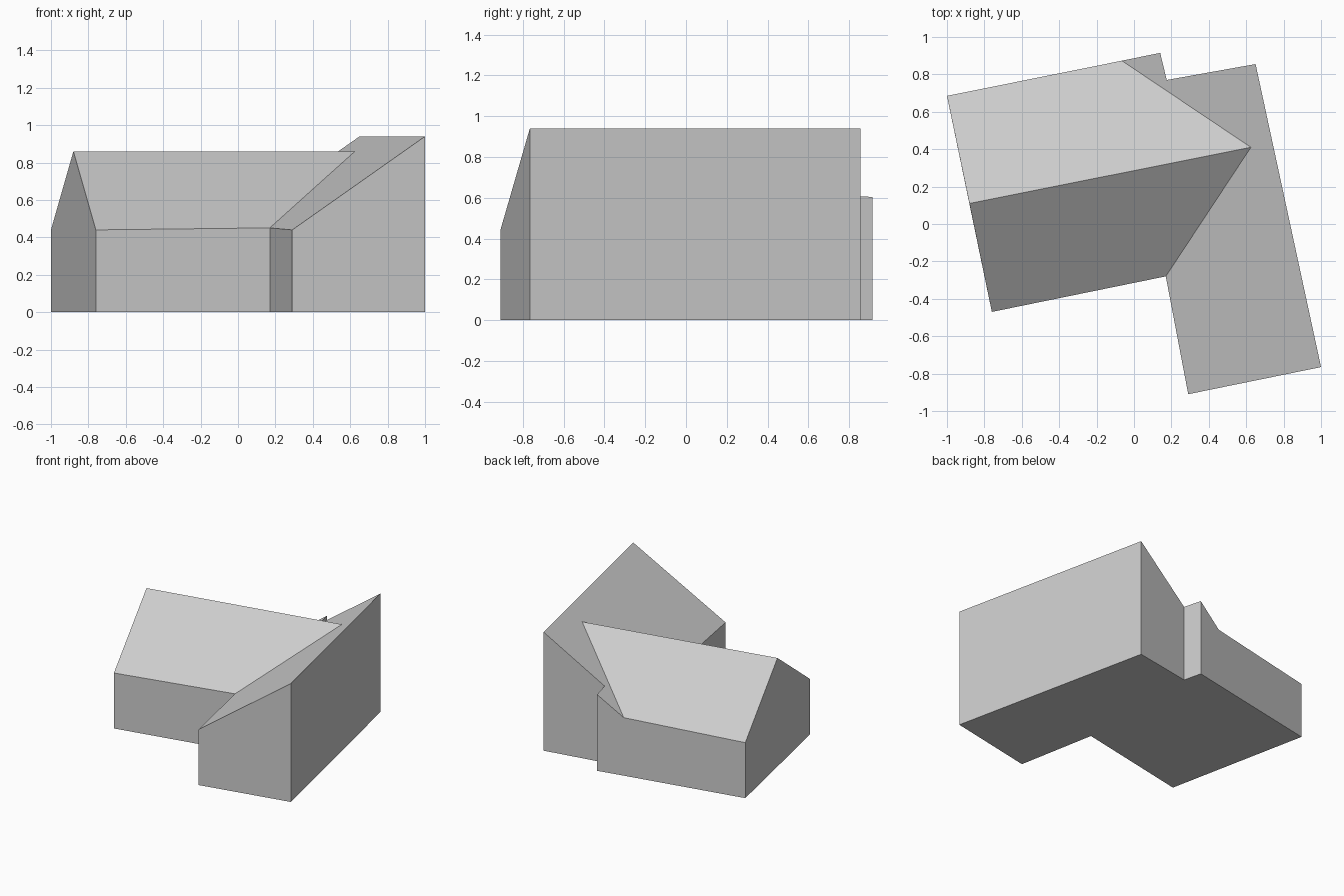
import bpy
import bmesh
from mathutils import Vector

cube = bpy.data.objects.get("Cube")
if cube:
    bpy.data.objects.remove(cube, do_unlink=True)

# One plain grey for the whole massing
grey = bpy.data.materials.new("plain grey")
grey.use_nodes = True
COLOUR = (0.6, 0.6, 0.6, 1)
grey.diffuse_color = COLOUR
grey.node_tree.nodes["Principled BSDF"].inputs["Base Color"].default_value = COLOUR

EAVE, RIDGE, SHED_TOP = 0.44, 0.86, 0.94
ACROSS = Vector((0.977, 0.211))      # direction in which the shed roof rises

# Footprint corners, counter-clockwise
plan = {
    "wing_back": (-1.0, 0.685), "wing_front": (-0.76, -0.47),
    "inner": (0.17, -0.28), "low_front": (0.29, -0.91),
    "high_front": (1.0, -0.765), "high_back": (0.65, 0.855),
    "notch": (0.175, 0.77), "step": (0.14, 0.915), "low_back": (-0.065, 0.873),
}
names = list(plan)


def shed_height(p):
    low, high = (ACROSS.dot(Vector(plan[n])) for n in ("low_front", "high_front"))
    return EAVE + (SHED_TOP - EAVE) * (ACROSS.dot(Vector(p)) - low) / (high - low)


base = {n: Vector((*p, 0)) for n, p in plan.items()}
top = {n: Vector((*p, EAVE if n.startswith("wing") else shed_height(p)))
       for n, p in plan.items()}
peak = Vector((-0.88, 0.11, RIDGE))
ridge_end = Vector((0.625, 0.41, RIDGE))


def part(name, faces):
    bm = bmesh.new()
    for face in faces:
        bm.faces.new([bm.verts.new(p) for p in face])
    bmesh.ops.remove_doubles(bm, verts=bm.verts, dist=0.0001)
    mesh = bpy.data.meshes.new(name)
    bm.to_mesh(mesh)
    bm.free()
    mesh.materials.append(grey)
    obj = bpy.data.objects.new(name, mesh)
    bpy.context.collection.objects.link(obj)


# Walls around the footprint, with the gable peak on the wing's end
walls = []
for a, b in zip(names, names[1:] + names[:1]):
    wall = [base[a], base[b], top[b], top[a]]
    if (a, b) == ("wing_back", "wing_front"):
        wall.insert(3, peak)
    walls.append(wall)
part("walls", walls)

# Floor slab facing down
part("floor", [[base[n] for n in reversed(names)]])

# Gable roof dying into the shed roof along two valleys
part("gable_roof", [
    [top["wing_front"], top["inner"], ridge_end, peak],
    [top["low_back"], top["wing_back"], peak, ridge_end],
])

# Single-pitch roof over the taller block
part("shed_roof", [[top[n] for n in names[2:]] + [ridge_end]])
